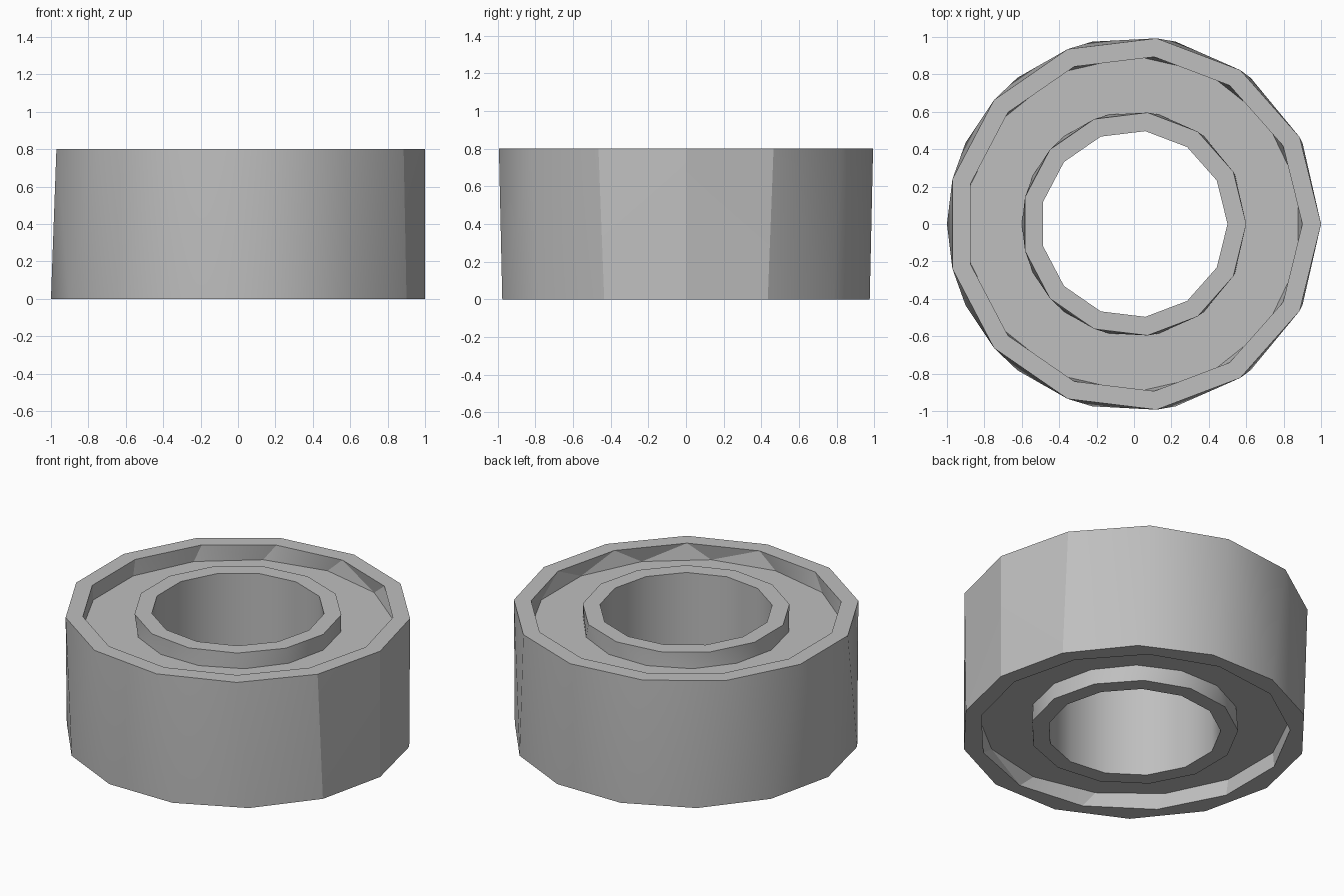
import bpy, bmesh, math

cube = bpy.data.objects.get("Cube")
if cube:
    bpy.data.objects.remove(cube, do_unlink=True)

steel = bpy.data.materials.new("grey steel")
steel.use_nodes = True
grey = (0.52, 0.52, 0.52, 1)
steel.diffuse_color = grey
steel.node_tree.nodes["Principled BSDF"].inputs["Base Color"].default_value = grey

HEIGHT, RECESS = 0.8, 0.1
FLOOR = HEIGHT - RECESS


def ring(bm, radius, z, sides, shift=0.0):
    """Closed loop of vertices; shift is a fraction of one side."""
    angles = [(i + shift) * math.tau / sides for i in range(sides)]
    verts = [bm.verts.new((radius * math.cos(a), radius * math.sin(a), z)) for a in angles]
    return angles, verts


def stitch(bm, lower, upper):
    """Join two loops, also when their side counts differ."""
    (aa, av), (ba, bv) = lower, upper
    n, m = len(av), len(bv)
    if n == m and abs(aa[0] - ba[0]) < 0.001:
        for i in range(n):
            k = (i + 1) % n
            bm.faces.new((av[i], av[k], bv[k], bv[i]))
        return
    i = j = 0
    while i < n or j < m:
        next_a = aa[0] + (i + 0.5) * math.tau / n
        next_b = ba[0] + (j + 0.5) * math.tau / m
        if j >= m or (i < n and next_a <= next_b):
            bm.faces.new((av[i % n], av[(i + 1) % n], bv[j % m]))
            i += 1
        else:
            bm.faces.new((av[i % n], bv[(j + 1) % m], bv[j % m]))
            j += 1


def lathe(name, profiles, smooth_angle):
    """Stitch every profile of (radius, z, sides, shift) rings into one object."""
    bm = bmesh.new()
    for profile in profiles:
        loops = [ring(bm, *p) for p in profile]
        for a, b in zip(loops, loops[1:]):
            stitch(bm, a, b)
    mesh = bpy.data.meshes.new(name)
    bm.to_mesh(mesh)
    bm.free()
    mesh.materials.append(steel)
    obj = bpy.data.objects.new(name, mesh)
    bpy.context.collection.objects.link(obj)
    bpy.ops.object.select_all(action="DESELECT")
    obj.select_set(True)
    bpy.context.view_layer.objects.active = obj
    bpy.ops.object.shade_smooth_by_angle(angle=math.radians(smooth_angle))
    return obj


# Outer ring: outside wall, two flat rims and the recess walls
lathe("outer_ring", [[
    (0.9, RECESS, 14, 0.5), (0.9, 0, 13), (1, 0, 14),
    (1, HEIGHT, 13), (0.9, HEIGHT, 13), (0.9, FLOOR, 14, 0.5)]], 24)

# Inner ring: raised collar at both ends around the through hole
lathe("inner_ring", [[
    (0.6, FLOOR, 14), (0.6, HEIGHT, 13), (0.5, HEIGHT, 13),
    (0.5, 0, 13), (0.6, 0, 13), (0.6, RECESS, 14)]], 30)

# Sunken flat shields between the rings, top and bottom
lathe("shields", [
    [(0.9, FLOOR, 14, 0.5), (0.6, FLOOR, 14)],
    [(0.6, RECESS, 14), (0.9, RECESS, 14, 0.5)]], 30)
